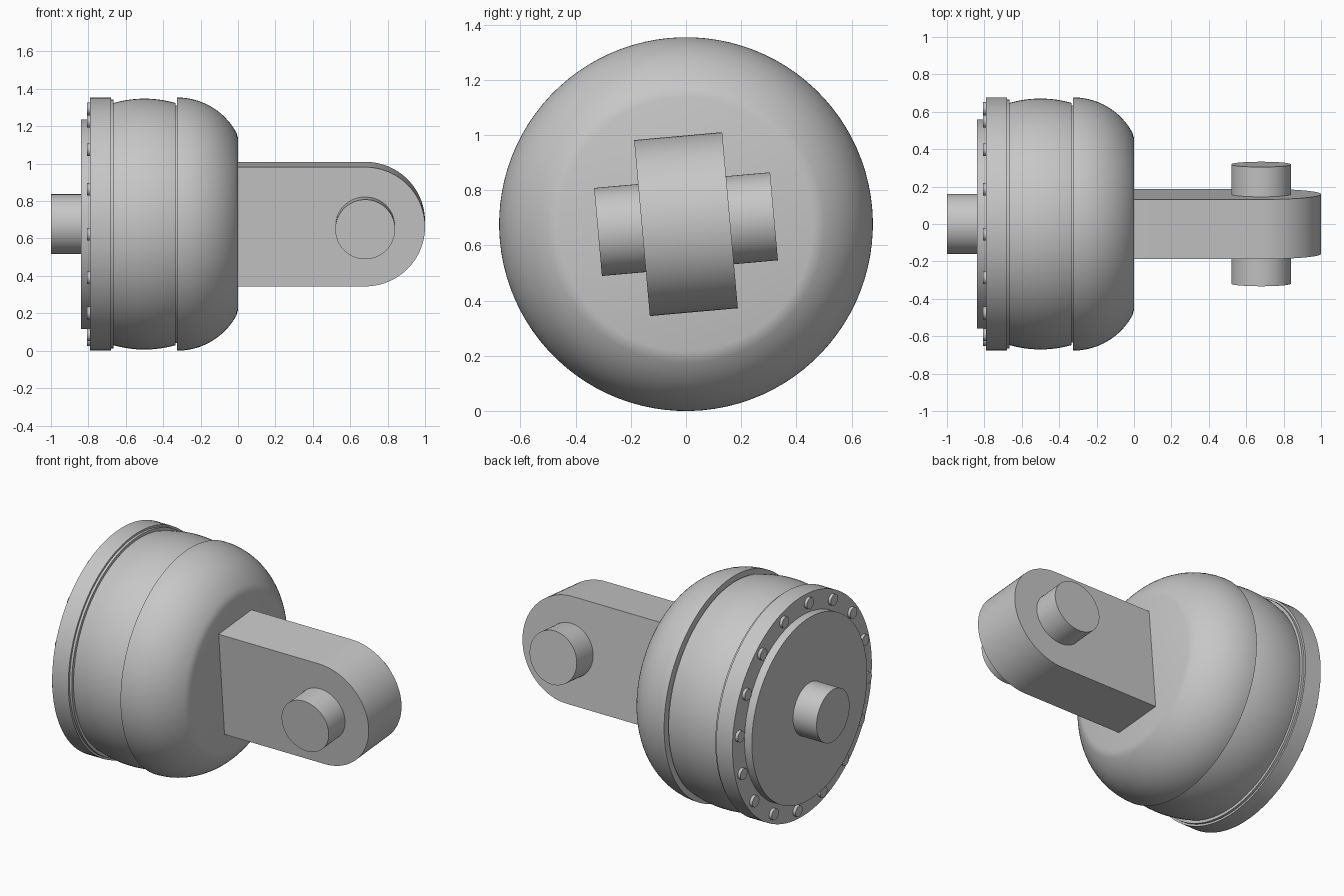
import bpy
import bmesh
from math import sin, cos, pi, radians, sqrt
from mathutils import Matrix

if "Cube" in bpy.data.objects:
    bpy.data.objects.remove(bpy.data.objects["Cube"], do_unlink=True)

RADIUS = 0.677
# Everything is modelled around the x axis, then rolled slightly and lifted
PLACE = Matrix.Translation((0, 0, RADIUS)) @ Matrix.Rotation(radians(5.1), 4, 'X')

steel = bpy.data.materials.new("grey_steel")
steel.use_nodes = True
GREY = (0.57, 0.57, 0.57, 1)
steel.diffuse_color = GREY
steel.node_tree.nodes["Principled BSDF"].inputs["Base Color"].default_value = GREY


def finish(bm, name):
    bmesh.ops.recalc_face_normals(bm, faces=bm.faces)
    bm.transform(PLACE)
    mesh = bpy.data.meshes.new(name)
    for face in bm.faces:
        face.smooth = True
    bm.to_mesh(mesh)
    bm.free()
    mesh.set_sharp_from_angle(angle=radians(25))
    mesh.materials.append(steel)
    obj = bpy.data.objects.new(name, mesh)
    bpy.context.collection.objects.link(obj)
    return obj


def loft(name, sections):
    """Bridge matching closed sections and cap both ends."""
    bm = bmesh.new()
    rings = [[bm.verts.new(p) for p in s] for s in sections]
    n = len(rings[0])
    for a, b in zip(rings, rings[1:]):
        for i in range(n):
            j = (i + 1) % n
            bm.faces.new((a[i], a[j], b[j], b[i]))
    bm.faces.new(rings[0])
    bm.faces.new(rings[-1])
    return finish(bm, name)


def lathe(name, profile, sides=96, cy=0.0, cz=0.0):
    """Turn (x, radius) points around an axis parallel to x."""
    angles = [2 * pi * i / sides for i in range(sides)]
    return loft(name, [[(x, cy + r * cos(a), cz + r * sin(a)) for a in angles]
                       for x, r in profile])


# Rear shaft, cover plate and flange with its stepped lip
lathe("rear_shaft", [(-1.0, 0.16), (-0.83, 0.16)], 64)
lathe("cover_plate", [(-0.84, 0.56), (-0.78, 0.56)])
lathe("flange", [(-0.79, RADIUS), (-0.68, RADIUS), (-0.68, 0.665),
                 (-0.665, 0.665), (-0.665, 0.6)])

# Gently bulged housing
bulge = []
for i in range(17):
    x = -0.67 + 0.335 * i / 16
    bulge.append((x, 0.671 - 0.85 * (x + 0.5) ** 2))
lathe("housing", bulge)
lathe("seal_ring", [(-0.345, 0.635), (-0.32, 0.635)])

# Rounded dome ending in a flat face
DOME_X, DOME_R = -0.325, 0.36
dome = [(DOME_X, RADIUS)]
for i in range(1, 25):
    a = radians(64.5) * i / 24
    dome.append((DOME_X + DOME_R * sin(a), RADIUS - DOME_R + DOME_R * cos(a)))
dome[-1] = (0.0, 0.46)
lathe("dome", dome)

# Arm with a rounded end
PIN_X, ARM_R = 0.68, 0.32
outline = [(-0.02, -ARM_R)]
outline += [(PIN_X + ARM_R * sin(pi * i / 48), -ARM_R * cos(pi * i / 48))
            for i in range(49)]
outline.append((-0.02, ARM_R))
loft("arm", [[(x, y, z) for x, z in outline] for y in (-0.16, 0.16)])

# Cross pin through the arm
turn = [2 * pi * i / 64 for i in range(64)]
loft("cross_pin", [[(PIN_X + 0.16 * cos(a), y, 0.16 * sin(a)) for a in turn]
                   for y in (-0.32, 0.32)])

# Ring of bolt heads on the flange
for k in range(16):
    a = 2 * pi * k / 16
    lathe(f"bolt_{k + 1}", [(-0.808, 0.034), (-0.78, 0.034)], 24,
          0.62 * cos(a), 0.62 * sin(a))
